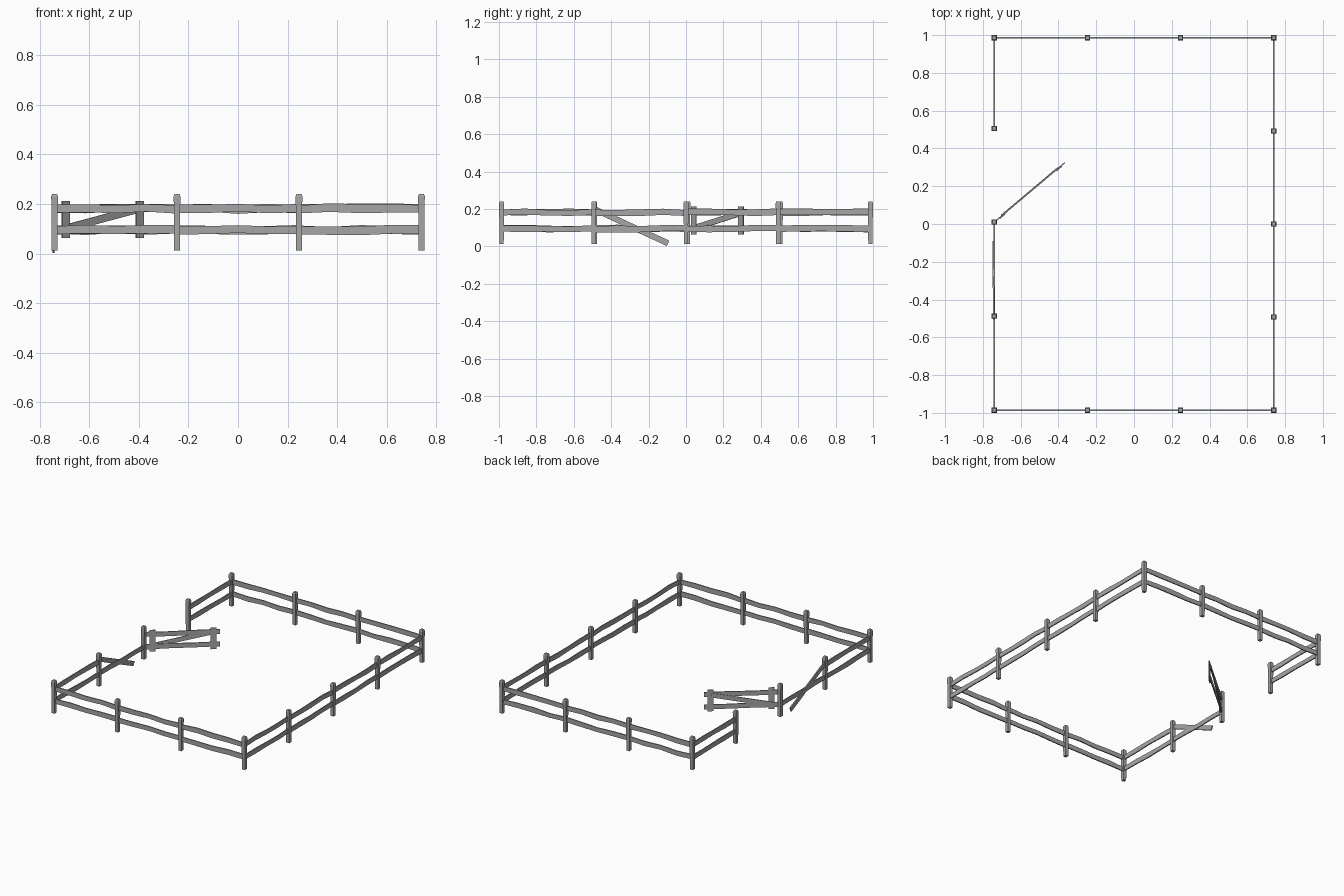
import bpy, bmesh, math, random
from mathutils import Vector

random.seed(4)
cube = bpy.data.objects.get("Cube")
if cube:
    bpy.data.objects.remove(cube)

wood = bpy.data.materials.new("weathered grey wood")
wood.use_nodes = True
GREY = (0.38, 0.38, 0.38, 1)
wood.diffuse_color = GREY
wood.node_tree.nodes["Principled BSDF"].inputs["Base Color"].default_value = GREY


def loft(name, rings):
    """Skin a list of four-point rings and close both ends."""
    bm = bmesh.new()
    loops = [[bm.verts.new(p) for p in ring] for ring in rings]
    for a, b in zip(loops, loops[1:]):
        for i in range(4):
            j = (i + 1) % 4
            bm.faces.new((a[i], a[j], b[j], b[i]))
    bm.faces.new(loops[0])
    bm.faces.new(loops[-1])
    bmesh.ops.recalc_face_normals(bm, faces=bm.faces)
    mesh = bpy.data.meshes.new(name)
    bm.to_mesh(mesh)
    bm.free()
    mesh.materials.append(wood)
    obj = bpy.data.objects.new(name, mesh)
    bpy.context.collection.objects.link(obj)
    return obj


def plank(name, start, end, height=0.033, thick=0.008, wave=0.0, segments=1):
    """Flat board standing on edge, with optional uneven edges."""
    start, end = Vector(start), Vector(end)
    along = (end - start).normalized()
    side = along.cross(Vector((0, 0, 1))).normalized()
    up = side.cross(along)
    rings = []
    for i in range(segments + 1):
        c = start.lerp(end, i / segments)
        c = c + up * random.uniform(-wave, wave)
        h = up * (height / 2 + random.uniform(-wave, wave) * 0.4)
        s = side * thick / 2
        rings.append([c - s - h, c + s - h, c + s + h, c - s + h])
    return loft(name, rings)


def post(name, x, y):
    """Square post, slightly wider upward, with a chamfered top."""
    rings = []
    for z, r in ((0.012, 0.0115), (0.12, 0.012), (0.231, 0.0135), (0.241, 0.010)):
        rings.append([(x + sx * r, y + sy * r, z)
                      for sx, sy in ((-1, -1), (1, -1), (1, 1), (-1, 1))])
    return loft(name, rings)


# Post positions around the paddock, from the gate opening and back to it
X, Y = 0.74, 0.986
third, half = 0.246, 0.493
route = [(-X, 0.01), (-X, -half + 0.005), (-X, -Y), (-third, -Y), (third, -Y), (X, -Y),
         (X, -half), (X, 0), (X, half), (X, Y), (third, Y), (-third, Y), (-X, Y),
         (-X, 0.505)]
TOP, LOW = 0.182, 0.095

for n, (x, y) in enumerate(route):
    post(f"fence_post_{n + 1}", x, y)

# Rails between neighbouring posts; the first span has lost its upper rail
for n, (a, b) in enumerate(zip(route, route[1:])):
    for level, z in (("lower", LOW), ("upper", TOP)):
        if n == 0 and level == "upper":
            continue
        plank(f"{level}_rail_{n + 1}", (*a, z), (*b, z), wave=0.004, segments=4)

# Broken rail hanging from its post down to the ground
plank("fallen_rail", (-X - 0.003, -0.50, 0.203), (-X - 0.005, -0.096, 0.0165),
      height=0.031, wave=0.001, segments=3)

# Open gate swung inward
hinge = Vector((-0.735, 0.014, 0))
tip = Vector((-0.366, 0.325, 0))
direction = (tip - hinge).normalized()
normal = direction.cross(Vector((0, 0, 1)))


def on_gate(t, z, offset=0.0):
    return hinge.lerp(tip, t) + normal * offset + Vector((0, 0, z))


for level, z in (("lower", LOW), ("upper", TOP)):
    plank(f"gate_{level}_rail", on_gate(0, z), on_gate(1, z),
          thick=0.006, wave=0.002, segments=3)
for name, t in (("hinge", 0.10), ("latch", 0.91)):
    w = 0.039 / (tip - hinge).length / 2
    plank(f"gate_{name}_upright", on_gate(t - w, 0.138, 0.004),
          on_gate(t + w, 0.138, 0.004), height=0.15, thick=0.006)
plank("gate_brace", on_gate(0.10, LOW + 0.005, -0.004), on_gate(0.90, TOP - 0.003, -0.004),
      height=0.031, thick=0.005)
